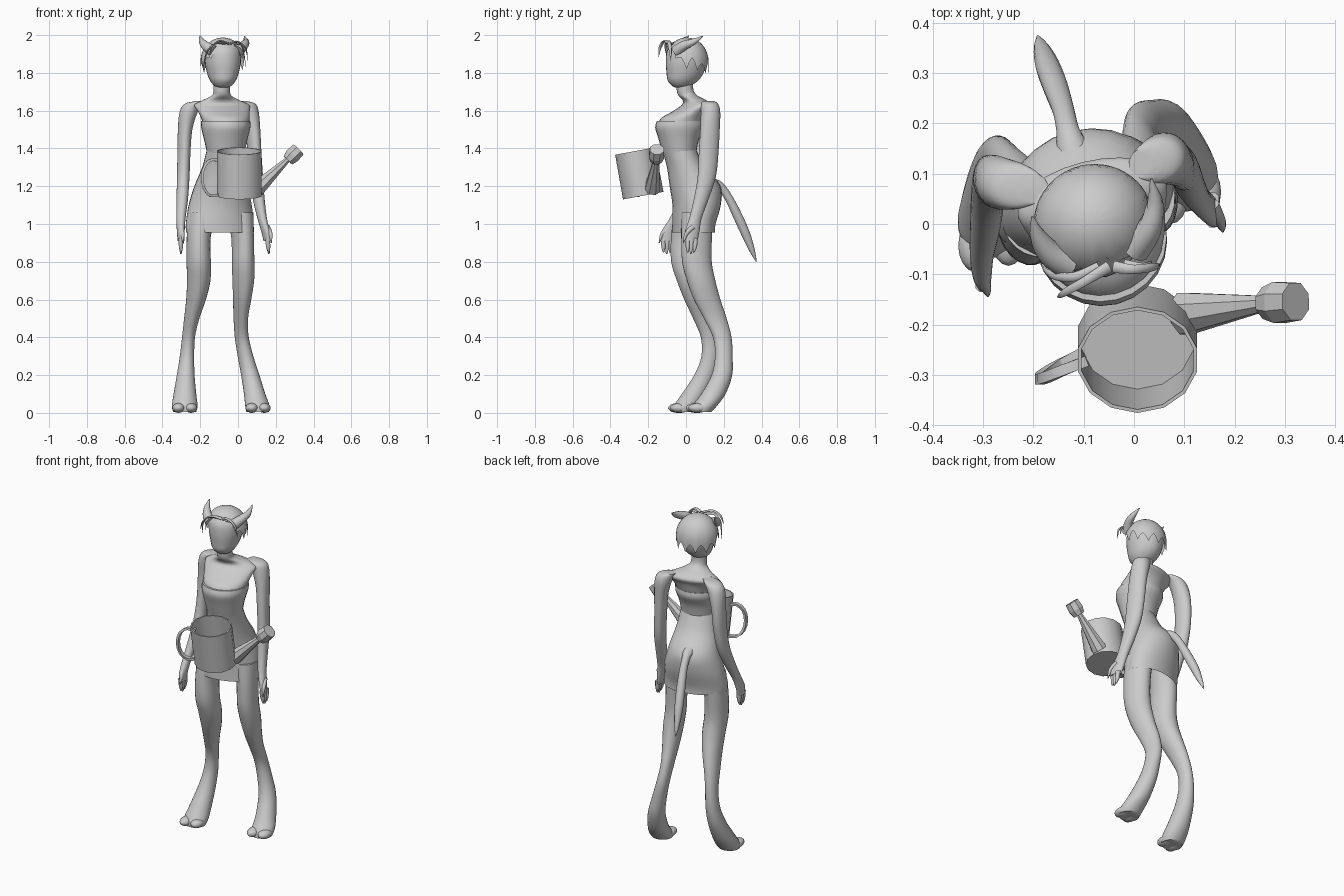
import bpy, bmesh, math
from mathutils import Vector, Matrix

grey = bpy.data.materials.new("plain_grey")
grey.diffuse_color = (0.6, 0.6, 0.6, 1)


def finish(name, bm, angle=50):
    bmesh.ops.recalc_face_normals(bm, faces=bm.faces)
    me = bpy.data.meshes.new(name)
    bm.to_mesh(me)
    bm.free()
    ob = bpy.data.objects.new(name, me)
    bpy.context.collection.objects.link(ob)
    me.materials.append(grey)
    if angle:
        bpy.ops.object.select_all(action='DESELECT')
        ob.select_set(True)
        bpy.context.view_layer.objects.active = ob
        bpy.ops.object.shade_smooth_by_angle(angle=math.radians(angle))
    return ob


def smooth_rows(rows, n):
    """Catmull-Rom through rows of numbers."""
    if n < 2:
        return [list(r) for r in rows]
    out = []
    for i in range(len(rows) - 1):
        a, b = rows[max(i - 1, 0)], rows[i]
        c, d = rows[i + 1], rows[min(i + 2, len(rows) - 1)]
        for k in range(n):
            t = k / n
            out.append([0.5 * (2 * q + (r - p) * t + (2 * p - 5 * q + 4 * r - s) * t * t
                               + (3 * q - p - 3 * r + s) * t ** 3) for p, q, r, s in zip(a, b, c, d)])
    return out + [list(rows[-1])]


def skin(bm, rings, caps=(True, True)):
    vs = [[bm.verts.new(p) for p in r] for r in rings]
    n = len(vs[0])
    for a, b in zip(vs, vs[1:]):
        for i in range(n):
            bm.faces.new((a[i], a[(i + 1) % n], b[(i + 1) % n], b[i]))
    for use, r in zip(caps, (vs[0], vs[-1])):
        if use:
            bm.faces.new(r)


def loft(name, rows, yaw=0, caps=(True, True), n=4, sides=24):
    """Horizontal ellipses: x, y, z, rx, ry."""
    bm, rings, a = bmesh.new(), [], math.radians(yaw)
    for x, y, z, rx, ry in smooth_rows(rows, n):
        ring = []
        for i in range(sides):
            t = 2 * math.pi * i / sides
            u, v = rx * math.cos(t), ry * math.sin(t)
            ring.append((x + u * math.cos(a) - v * math.sin(a), y + u * math.sin(a) + v * math.cos(a), z))
        rings.append(ring)
    skin(bm, rings, caps)
    return finish(name, bm)


def tube(name, rows, sides=10, n=4, angle=50, flat=1.0, up=(0, 1, 0)):
    """Round section along a path: x, y, z, r."""
    bm, rings = bmesh.new(), []
    pts = smooth_rows(rows, n)
    for i, (x, y, z, r) in enumerate(pts):
        d = Vector(pts[min(i + 1, len(pts) - 1)][:3]) - Vector(pts[max(i - 1, 0)][:3])
        s = d.cross(Vector(up)).normalized()
        w = s.cross(d).normalized()
        r = max(r, 0.001)
        rings.append([Vector((x, y, z)) + s * r * flat * math.cos(t) + w * r * math.sin(t)
                      for t in [2 * math.pi * (k + .5) / sides for k in range(sides)]])
    skin(bm, rings)
    return finish(name, bm, angle)


def blob(name, c, s):
    bm = bmesh.new()
    bmesh.ops.create_uvsphere(bm, u_segments=16, v_segments=10, radius=1,
                              matrix=Matrix.Translation(c) @ Matrix.Diagonal((*s, 1)))
    return finish(name, bm)


YAW = 14
# torso, neck and head
loft("upper_body", [(-.065, -.03, 1.42, .1, .085), (-.065, -.025, 1.54, .124, .12), (-.075, .02, 1.595, .14, .09),
                    (-.085, .055, 1.63, .15, .07), (-.09, .045, 1.655, .10, .06), (-.087, .01, 1.68, .052, .05),
                    (-.086, -.005, 1.71, .044, .044), (-.085, -.005, 1.77, .045, .045)], YAW)
loft("bodice", [(-.065, -.035, 1.375, .1, .088), (-.065, -.038, 1.45, .116, .107),
                (-.065, -.032, 1.51, .13, .131), (-.065, -.028, 1.545, .13, .126)], YAW)
loft("skirt", [(-.065, -.035, 1.39, .102, .09), (-.075, 0, 1.3, .116, .1), (-.09, .048, 1.2, .142, .134),
               (-.094, .056, 1.1, .17, .125), (-.097, .042, 1.0, .184, .11), (-.095, .04, .955, .184, .108)],
     YAW, caps=(True, False))
loft("head", [(-.08, -.03, 1.722, .02, .025), (-.08, -.025, 1.732, .045, .05), (-.08, -.016, 1.76, .068, .082),
              (-.08, -.005, 1.80, .083, .099), (-.08, 0, 1.86, .095, .108), (-.08, 0, 1.92, .09, .1),
              (-.08, 0, 1.965, .05, .06)], YAW)

# hair cap with a jagged lower edge
bm = bmesh.new()
cols, rings = 48, []
for row in range(13):
    ring = []
    for c in range(cols):
        t = 2 * math.pi * c / cols
        front = -math.sin(t)
        low = 1.82 + (0.13 * max(0, front) ** 2) + (0.03 * max(0, 1 - abs(front) * 2))
        low += (0.03, 0.012, -0.022, 0.012)[c % 4] * (0.4 if front > .7 else 1)
        f = row / 12
        phi = 0.05 + f * (math.acos(max(-.9, min(.9, (low - 1.862) / .125))) - .05)
        k = max(math.sin(phi), .0)
        if phi > math.pi / 2:
            k = 0.9 + 0.1 * k
        u, v = .119 * k * math.cos(t), .115 * k * math.sin(t)
        a = math.radians(YAW)
        ring.append((-.08 + u * math.cos(a) - v * math.sin(a), .004 + u * math.sin(a) + v * math.cos(a),
                     1.862 + .125 * math.cos(phi)))
    rings.append(ring)
skin(bm, rings, (True, False))
finish("hair", bm, 70)

# loose fringe strands
strands = [[(-.05, -.085, 1.955, .012), (-.1, -.115, 1.968, .009), (-.14, -.137, 1.935, .008), (-.152, -.145, 1.885, .001)],
           [(-.04, -.085, 1.955, .012), (.0, -.09, 1.965, .009), (.04, -.085, 1.93, .008), (.052, -.08, 1.865, .001)],
           [(-.07, -.085, 1.955, .01), (-.12, -.105, 1.955, .009), (-.165, -.1, 1.91, .008), (-.185, -.08, 1.83, .001)],
           [(-.02, -.08, 1.95, .01), (.015, -.085, 1.95, .008), (.03, -.08, 1.92, .006), (.035, -.075, 1.9, .001)]]
for s in strands:
    tube("fringe_strand", s, sides=6, flat=.6)

# horns and tail
tube("left_horn", [(-.13, -.08, 1.915, .032), (-.165, -.06, 1.938, .026), (-.19, -.025, 1.965, .017), (-.202, .015, 1.997, .002)])
tube("right_horn", [(.0, -.05, 1.915, .032), (.03, -.01, 1.945, .025), (.042, .04, 1.965, .017), (.034, .09, 1.995, .002)])
tube("tail", [(-.12, .14, 1.205, .04), (-.13, .18, 1.2, .024), (-.14, .225, 1.14, .022), (-.155, .27, 1.05, .025),
              (-.172, .315, .95, .024), (-.184, .35, .86, .015), (-.191, .373, .8, .002)], sides=14, up=(1, 0, 0))

# arms
loft("left_arm", [(-.2, .07, 1.65, .03, .03), (-.235, .075, 1.635, .05, .045), (-.262, .08, 1.59, .048, .052),
                  (-.28, .085, 1.5, .038, .053), (-.286, .08, 1.38, .034, .052), (-.29, .055, 1.25, .033, .046),
                  (-.295, .0, 1.13, .03, .038), (-.302, -.055, 1.03, .024, .032), (-.303, -.09, .96, .02, .04),
                  (-.302, -.1, .91, .017, .035)], 8)
loft("right_arm", [(.02, .12, 1.65, .03, .03), (.045, .125, 1.635, .05, .045), (.062, .13, 1.59, .048, .052),
                   (.078, .127, 1.5, .038, .053), (.087, .12, 1.38, .034, .054), (.097, .11, 1.25, .033, .05),
                   (.11, .08, 1.13, .03, .04), (.128, .05, 1.03, .024, .034), (.146, .033, .96, .02, .04),
                   (.155, .028, .91, .017, .035)], 20)
for side, hx, hy, lean in (("left", -.302, -.1, 0), ("right", .156, .028, .008)):
    for k in (-1, 0, 1):
        tube(side + "_finger", [(hx, hy + k * .022, .925, .014), (hx + lean / 2, hy + k * .019, .88, .012),
                                (hx + lean, hy + k * .016 - .003, .842 + abs(k) * .008, .004)], sides=8)
    tube(side + "_thumb", [(hx, hy + .01, .985, .014), (hx + .008 + lean, hy - .025, .95, .011),
                           (hx + .012 + lean, hy - .042, .9, .003)], sides=8)

# legs and cloven feet
loft("left_leg", [(-.19, .02, 1.06, .075, .085), (-.208, .005, .93, .063, .085), (-.208, .003, .8, .064, .082),
                  (-.208, .028, .7, .062, .077), (-.222, .062, .6, .052, .072), (-.245, .097, .5, .04, .06),
                  (-.262, .125, .4, .034, .047), (-.27, .128, .3, .038, .047), (-.277, .1, .2, .047, .057),
                  (-.281, .045, .1, .06, .068), (-.282, .005, .04, .068, .068), (-.282, -.012, .005, .062, .055)], 8)
loft("right_leg", [(.01, .06, 1.06, .07, .085), (.024, .056, .93, .058, .083), (.027, .058, .8, .058, .08),
                   (.028, .08, .7, .056, .077), (.022, .112, .6, .046, .072), (.015, .155, .5, .036, .062),
                   (.02, .192, .4, .036, .05), (.04, .2, .3, .041, .047), (.065, .19, .2, .048, .055),
                   (.088, .145, .1, .056, .065), (.102, .1, .04, .064, .066), (.104, .08, .005, .06, .055)], 16)
for side, fx, fy in (("left", -.282, -.037), ("right", .106, .058)):
    for k in (-1, 1):
        blob(side + "_toe", (fx + k * .033, fy + k * .006, .026), (.034, .052, .026))

# watering can: open tilted body
M = Matrix.Translation((.007, -.248, 1.268)) @ Matrix.Rotation(math.radians(10.5), 4, 'X')
bm = bmesh.new()
rings = []
for z, rx, ry in ((-.12, .121, .109), (.12, .121, .107), (.12, .114, .1), (-.112, .114, .102)):
    rings.append([M @ Vector((rx * math.cos(t), ry * math.sin(t), z))
                  for t in [2 * math.pi * (i + .5) / 14 for i in range(14)]])
skin(bm, rings)
finish("can_body", bm, 30)
# spout, rose and strap handle
tube("can_spout", [(.10, -.178, 1.185, .045), (.272, -.156, 1.35, .014)], sides=8, n=1, angle=0)
tube("can_rose", [(.264, -.157, 1.337, .034), (.288, -.156, 1.362, .044), (.321, -.154, 1.395, .04)], sides=8, n=1, angle=0)
tube("can_handle", [(-.095, -.272, 1.335, .015), (-.14, -.29, 1.34, .015), (-.175, -.305, 1.31, .015),
                    (-.19, -.308, 1.25, .015), (-.178, -.298, 1.185, .015), (-.145, -.278, 1.15, .015),
                    (-.1, -.255, 1.152, .015)], sides=4, n=2, angle=30, flat=.65)
